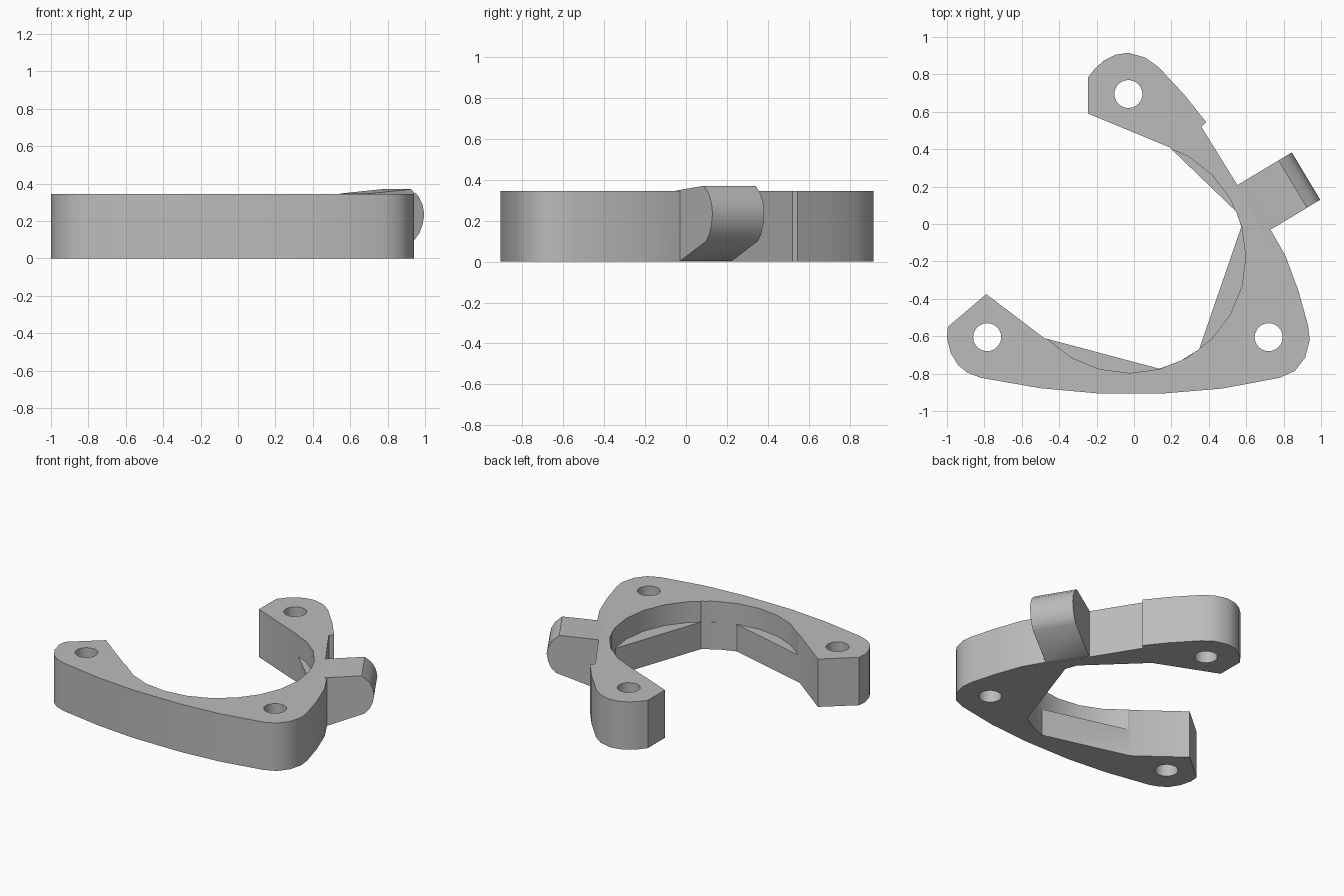
import bpy, bmesh, math
from mathutils import Matrix, Vector

cube = bpy.data.objects.get("Cube")
if cube:
    bpy.data.objects.remove(cube, do_unlink=True)

HEIGHT, LEDGE = 0.345, 0.195
CENTRE, BORE = Vector((-0.025, -0.175)), 0.62

grey = bpy.data.materials.new("plain grey")
grey.use_nodes = True
grey.diffuse_color = (0.5, 0.5, 0.5, 1)
grey.node_tree.nodes["Principled BSDF"].inputs["Base Color"].default_value = (0.5, 0.5, 0.5, 1)


def prism(name, points, low, high, matrix=Matrix()):
    """Extrude a closed outline from low to high, then place it."""
    bm = bmesh.new()
    face = bm.faces.new([bm.verts.new((p[0], p[1], low)) for p in points])
    ext = bmesh.ops.extrude_face_region(bm, geom=[face])
    moved = [g for g in ext["geom"] if isinstance(g, bmesh.types.BMVert)]
    bmesh.ops.translate(bm, verts=moved, vec=(0, 0, high - low))
    bm.transform(matrix)
    bmesh.ops.recalc_face_normals(bm, faces=bm.faces)
    mesh = bpy.data.meshes.new(name)
    bm.to_mesh(mesh)
    bm.free()
    mesh.materials.append(grey)
    obj = bpy.data.objects.new(name, mesh)
    bpy.context.collection.objects.link(obj)
    return obj


def arc(centre, radius, start, end, steps):
    angles = [math.radians(start + (end - start) * i / steps) for i in range(steps + 1)]
    return [(centre[0] + radius * math.cos(a), centre[1] + radius * math.sin(a)) for a in angles]


def combine(target, tool, operation):
    """Apply a boolean and drop the tool object."""
    tool.hide_render = True
    mod = target.modifiers.new("boolean", 'BOOLEAN')
    mod.operation, mod.solver, mod.object = operation, 'EXACT', tool
    bpy.ops.object.select_all(action='DESELECT')
    bpy.context.view_layer.objects.active = target
    target.select_set(True)
    bpy.ops.object.modifier_apply(modifier=mod.name)
    bpy.data.objects.remove(tool, do_unlink=True)


# Bracket outline: left foot, bowed front edge, right foot, lug root, rear arm
outer = [(-0.79, -0.375), (-0.995, -0.55), (-1, -0.61), (-0.98, -0.69), (-0.94, -0.755),
         (-0.89, -0.795), (-0.82, -0.822), (-0.5, -0.878), (-0.2, -0.905), (0.17, -0.905),
         (0.47, -0.88), (0.78, -0.822), (0.86, -0.785), (0.915, -0.715), (0.94, -0.62),
         (0.93, -0.54), (0.88, -0.36), (0.81, -0.17), (0.73, -0.03), (0.555, 0.205),
         (0.36, 0.52), (0.385, 0.545), (0.27, 0.69), (0.13, 0.84), (0.06, 0.89),
         (-0.03, 0.915), (-0.1, 0.905), (-0.16, 0.875), (-0.21, 0.83), (-0.245, 0.785),
         (-0.245, 0.59)]
# Inner edge of the lower half: chords between short pieces of the bore
inner = ([(0.19, 0.41)] + arc(CENTRE, BORE, 23, 15, 1)
         + arc(CENTRE, BORE, -53, -75, 2) + [(-0.48, -0.61)])
bracket = prism("mounting_bracket", outer + inner, 0, HEIGHT)

# Round bore in the upper half leaves the ledges below
bore = prism("bore_cutter", arc(CENTRE, BORE + 0.002, 0, 345, 23), LEDGE, HEIGHT + 0.2)
combine(bracket, bore, 'DIFFERENCE')

# Side lug: profile drawn along its length and height, extruded across its width
along = Vector((0.857, 0.515, 0)).normalized()
up = Vector((0, 0, 1))
across = up.cross(along)
lug_frame = Matrix((along, up, across)).transposed().to_4x4()
lug_frame.translation = (0.73, -0.03, 0)
lug_profile = [(-0.06, 0.002), (0, 0.002), (0.25, 0.1), (0.28, 0.135), (0.3, 0.18),
               (0.31, 0.235), (0.3, 0.285), (0.275, 0.33), (0.228, 0.37),
               (-0.03, 0.347), (-0.06, 0.34)]
lug = prism("side_lug", lug_profile, 0, 0.295, lug_frame)
lug_hole = prism("lug_hole_cutter", arc((0.145, 0.22), 0.073, 0, 345, 23), -0.05, 0.36, lug_frame)
combine(lug, lug_hole, 'DIFFERENCE')
combine(bracket, lug, 'UNION')

# Vertical bolt holes
for spot in [(-0.785, -0.605), (0.72, -0.605), (-0.03, 0.695)]:
    hole = prism("bolt_hole_cutter", arc(spot, 0.075, 0, 345, 23), -0.2, HEIGHT + 0.2)
    combine(bracket, hole, 'DIFFERENCE')

bpy.ops.object.shade_smooth_by_angle(angle=math.radians(28))
